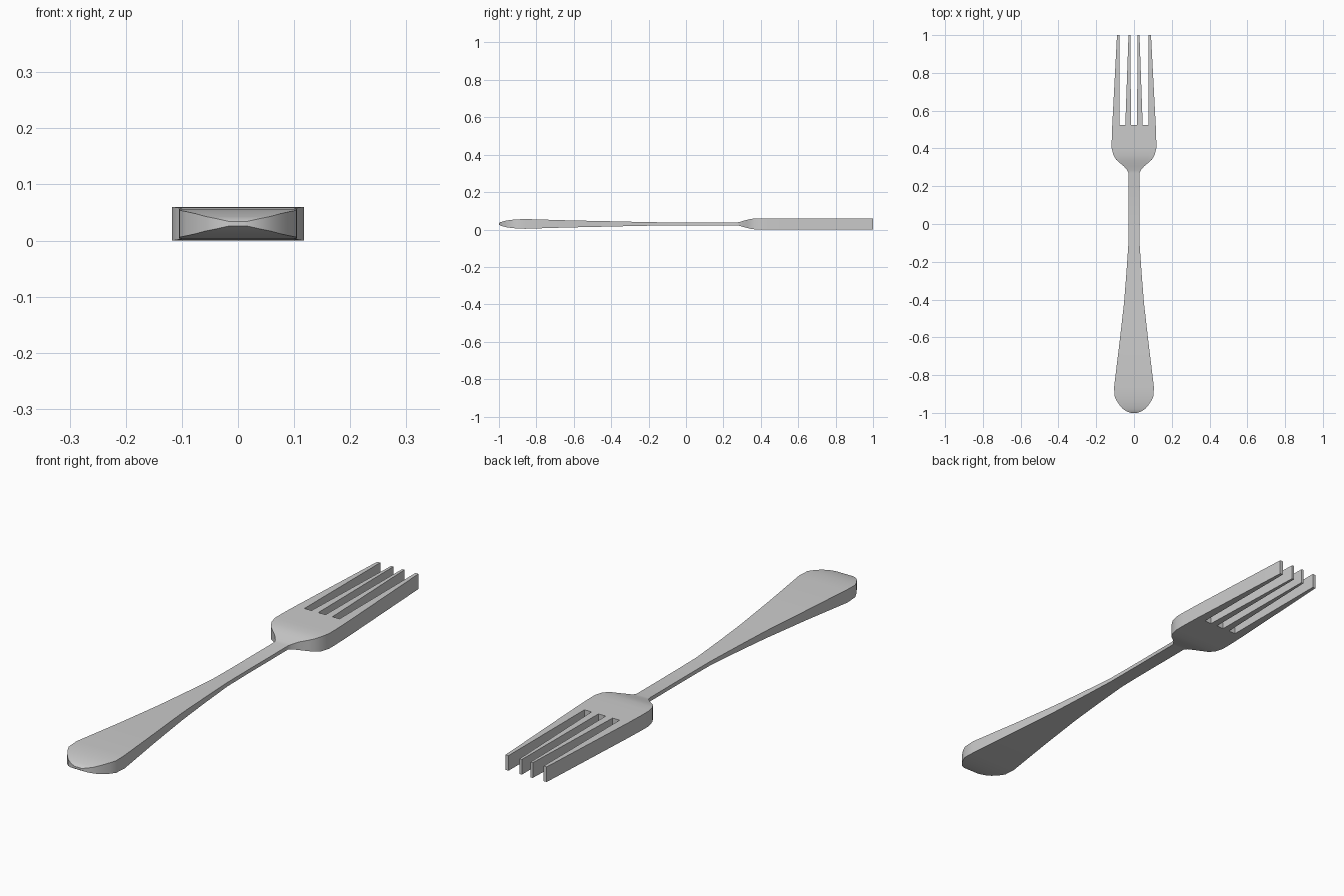
import bpy, bmesh

if "Cube" in bpy.data.objects:
    bpy.data.objects.remove(bpy.data.objects["Cube"])

MID = 0.03
# Stations along the fork: y, half width, half thickness
STATIONS = [
    (-1.0, 0.016, 0.004), (-0.993, 0.038, 0.009), (-0.98, 0.058, 0.013),
    (-0.96, 0.076, 0.018), (-0.935, 0.092, 0.0215), (-0.91, 0.104, 0.024),
    (-0.86, 0.105, 0.026), (-0.63, 0.077, 0.019), (-0.42, 0.053, 0.0145),
    (-0.27, 0.041, 0.011), (-0.11, 0.030, 0.008), (0.0, 0.029, 0.0075),
    (0.27, 0.029, 0.0075), (0.285, 0.036, 0.010), (0.305, 0.053, 0.016),
    (0.325, 0.077, 0.021), (0.34, 0.094, 0.025), (0.365, 0.109, 0.029),
    (0.40, 0.118, 0.03), (0.44, 0.118, 0.03), (0.525, 0.115, 0.03),
]
# Tine edges (right half), at the slot bottoms and at the tips
ROOT = [0.016, 0.046, 0.077, 0.115]
TIP = [0.019, 0.029, 0.077, 0.090]


def mirrored(half):
    return [-x for x in reversed(half)] + list(half)


bm = bmesh.new()


def add_row(y, xs, t):
    return [[bm.verts.new((x, y, MID + s * t)) for x in xs] for s in (1, -1)]


# Rows of the body, plus one row at the tine tips
rows = [add_row(y, mirrored([w * x / ROOT[-1] for x in ROOT]), t)
        for y, w, t in STATIONS]
rows.append(add_row(1.0, mirrored(TIP), 0.03))


def strip(a, b, i, walls):
    """Top and bottom quads of one column, plus listed side walls."""
    for k in (0, 1):
        bm.faces.new((a[k][i], a[k][i + 1], b[k][i + 1], b[k][i]))
    for j in walls:
        bm.faces.new((a[0][j], b[0][j], b[1][j], a[1][j]))


def cap(row, i):
    bm.faces.new((row[0][i], row[0][i + 1], row[1][i + 1], row[1][i]))


# Handle, neck and head
for a, b in zip(rows[:-2], rows[1:-1]):
    for i in range(7):
        strip(a, b, i, [j for j in (i, i + 1) if (j == 0 and i == 0) or (j == 7 and i == 6)])
for i in range(7):
    cap(rows[0], i)

# Four tines, with slot bottoms between them
for i in range(7):
    if i % 2 == 0:
        strip(rows[-2], rows[-1], i, (i, i + 1))
        cap(rows[-1], i)
    else:
        cap(rows[-2], i)

bmesh.ops.recalc_face_normals(bm, faces=bm.faces)
mesh = bpy.data.meshes.new("fork")
bm.to_mesh(mesh)
bm.free()
fork = bpy.data.objects.new("fork", mesh)
bpy.context.collection.objects.link(fork)

bpy.context.view_layer.objects.active = fork
fork.select_set(True)
bpy.ops.object.shade_smooth_by_angle(angle=0.5)
